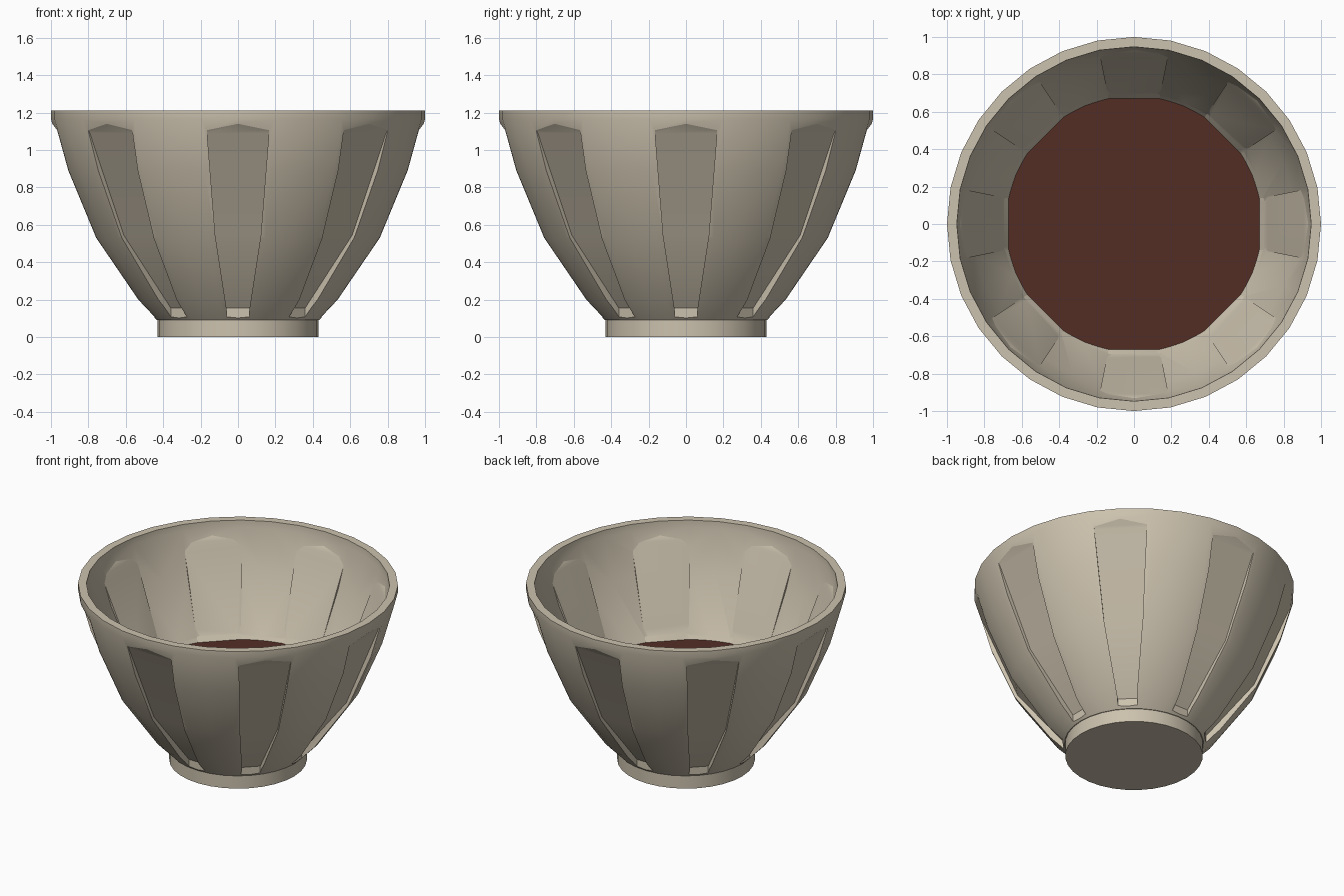
import bpy, bmesh, math

if "Cube" in bpy.data.objects:
    bpy.data.objects.remove(bpy.data.objects["Cube"])

SIDES = 32


def material(name, rgb):
    m = bpy.data.materials.new(name)
    m.diffuse_color = (*rgb, 1)
    m.use_nodes = True
    m.node_tree.nodes["Principled BSDF"].inputs["Base Color"].default_value = m.diffuse_color
    return m


stone = material("warm stone", (0.60, 0.535, 0.42))
brown = material("dark brown", (0.088, 0.027, 0.018))


def finish(name, bm, mat):
    bmesh.ops.recalc_face_normals(bm, faces=bm.faces)
    me = bpy.data.meshes.new(name)
    bm.to_mesh(me)
    bm.free()
    me.materials.append(mat)
    ob = bpy.data.objects.new(name, me)
    bpy.context.collection.objects.link(ob)
    return ob


def lathe(name, profile, mat, sides=SIDES):
    """Closed solid of revolution with flat caps."""
    bm = bmesh.new()
    rings = [[bm.verts.new((r * math.cos(2 * math.pi * i / sides),
                            r * math.sin(2 * math.pi * i / sides), z))
              for i in range(sides)] for r, z in profile]
    for a, b in zip(rings, rings[1:]):
        for i in range(sides):
            j = (i + 1) % sides
            bm.faces.new((a[i], a[j], b[j], b[i]))
    bm.faces.new(rings[0][::-1])
    bm.faces.new(rings[-1])
    return finish(name, bm, mat)


# radius, height and half width of the recessed panel floor
PANEL = [(0.446, 0.05, 0.060), (0.446, 0.155, 0.062), (0.742, 0.545, 0.122),
         (0.955, 1.09, 0.165), (0.993, 1.14, 0.169), (1.084, 1.26, 0.178)]


def panel_cutters(name, inset, extra):
    """Eight tapered blocks whose inner faces form the panel floors."""
    bm = bmesh.new()
    for k in range(8):
        a = k * math.pi / 4
        c, s = math.cos(a), math.sin(a)
        rings = []
        for r, z, w in PANEL:
            ring = []
            for rr, t in ((r - inset, -1), (r + 0.25, -1), (r + 0.25, 1), (r - inset, 1)):
                y = t * (w + extra)
                ring.append(bm.verts.new((rr * c - y * s, rr * s + y * c, z)))
            rings.append(ring)
        for p, q in zip(rings, rings[1:]):
            for i in range(4):
                j = (i + 1) % 4
                bm.faces.new((p[i], p[j], q[j], q[i]))
        bm.faces.new(rings[0])
        bm.faces.new(rings[-1])
    return finish(name, bm, stone)


def subtract(ob, cutter):
    mod = ob.modifiers.new("cut", "BOOLEAN")
    mod.operation = "DIFFERENCE"
    mod.solver = "EXACT"
    mod.object = cutter
    bpy.context.view_layer.objects.active = ob
    bpy.ops.object.modifier_apply(modifier=mod.name)
    bpy.data.objects.remove(cutter)


def smooth(ob, angle=30):
    bpy.ops.object.select_all(action="DESELECT")
    ob.select_set(True)
    bpy.context.view_layer.objects.active = ob
    bpy.ops.object.shade_smooth_by_angle(angle=math.radians(angle))


# Bowl: outer shell with recessed panels, hollowed by a matching cavity
bowl = lathe("bowl", [(0.435, 0.09), (0.54, 0.2), (0.77, 0.53), (0.922, 0.89),
                      (1.0, 1.165), (1.0, 1.21)], stone)
subtract(bowl, panel_cutters("panel_cutter", 0, 0))
cavity = lathe("cavity", [(0.34, 0.14), (0.44, 0.2), (0.702, 0.53), (0.865, 0.89),
                          (0.945, 1.165), (0.95, 1.25)], stone)
subtract(cavity, panel_cutters("cavity_cutter", 0.045, 0.02))
subtract(bowl, cavity)
smooth(bowl)

# Keep a crisp border round every flat panel (normals at multiples of 45 degrees)
bm = bmesh.new()
bm.from_mesh(bowl.data)


def is_panel(f):
    n = f.normal
    if math.hypot(n.x, n.y) < 0.1:
        return False
    a = math.degrees(math.atan2(n.y, n.x)) % 45
    return min(a, 45 - a) < 2


for e in bm.edges:
    if len(e.link_faces) == 2 and is_panel(e.link_faces[0]) != is_panel(e.link_faces[1]):
        e.smooth = False
bm.to_mesh(bowl.data)
bm.free()

# Foot ring
foot = lathe("foot", [(0.43, 0), (0.43, 0.095)], stone)
smooth(foot)

# Drink surface
drink = lathe("drink", [(0.675, 0.50), (0.684, 0.51)], brown, 64)
smooth(drink)
